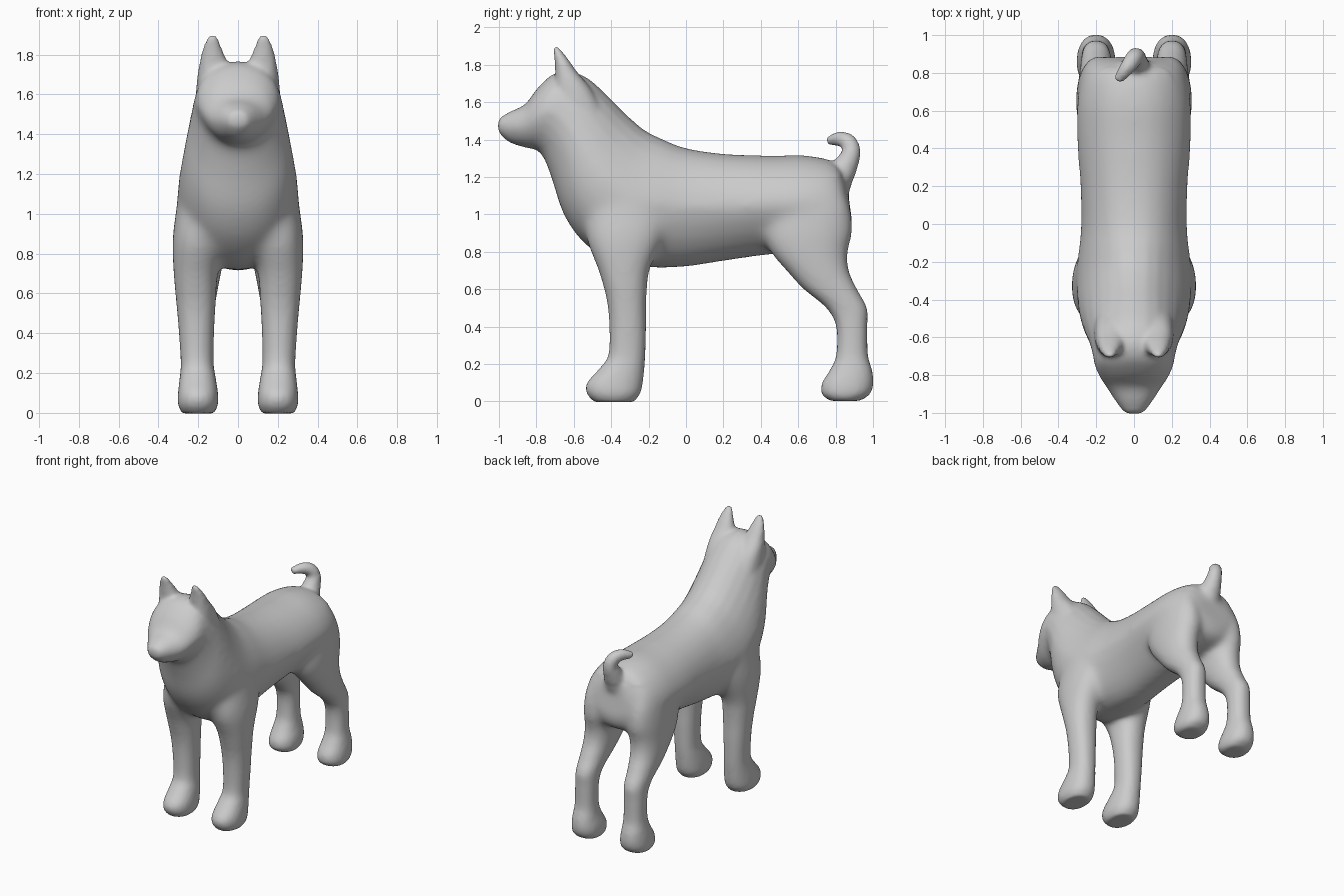
import bpy, bmesh, math
from mathutils import Vector

bm = bmesh.new()
SIDES = 24


def spline(rows, steps=4):
    """Catmull-Rom resampling of rows of numbers."""
    out = []
    for i in range(len(rows) - 1):
        p0, p1 = rows[max(i - 1, 0)], rows[i]
        p2, p3 = rows[i + 1], rows[min(i + 2, len(rows) - 1)]
        for s in range(steps):
            t = s / steps
            out.append([0.5 * (2 * b + (c - a) * t + (2 * a - 5 * b + 4 * c - d) * t * t
                               + (3 * b - a - 3 * c + d) * t ** 3)
                        for a, b, c, d in zip(p0, p1, p2, p3)])
    return out + [list(rows[-1])]


def loft(rings, power):
    """Closed skin over rings of (centre, axis a, axis b, taper at +b, taper at -b)."""
    def se(v):
        return math.copysign(abs(v) ** power, v)
    loops = []
    for c, a, b, up, down in rings:
        loop = []
        for k in range(SIDES):
            u = se(math.cos(2 * math.pi * k / SIDES))
            v = se(math.sin(2 * math.pi * k / SIDES))
            w = 1 - up * max(v, 0) - down * max(-v, 0)
            loop.append(bm.verts.new(c + a * u * w + b * v))
        loops.append(loop)
    faces = [bm.faces.new(loops[0]), bm.faces.new(loops[-1][::-1])]
    for l, m in zip(loops, loops[1:]):
        for k in range(SIDES):
            n = (k + 1) % SIDES
            faces.append(bm.faces.new((l[k], m[k], m[n], l[n])))
    bmesh.ops.recalc_face_normals(bm, faces=faces)


def limb_pair(rows, power=0.9):
    """Mirrored limbs from rows of z, y front, y back, x inner, x outer."""
    for s in (-1, 1):
        loft([(Vector((s * (xi + xo) / 2, (yf + yb) / 2, z)),
               Vector(((xo - xi) / 2, 0, 0)), Vector((0, (yb - yf) / 2, 0)), 0, 0)
              for z, yf, yb, xi, xo in spline(rows)], power)


# torso, neck and head: top y, top z, bottom y, bottom z, half width, tapers
trunk = [
    (0.86, 1.16, 0.89, 0.95, 0.14, 0, 0), (0.80, 1.275, 0.85, 0.85, 0.25, .1, .1),
    (0.65, 1.315, 0.68, 0.80, 0.302, .12, .15), (0.45, 1.315, 0.45, 0.785, 0.307, .12, .25),
    (0.20, 1.325, 0.20, 0.75, 0.288, .1, .25), (0.00, 1.355, 0.00, 0.72, 0.283, .12, .2),
    (-0.12, 1.40, -0.18, 0.715, 0.297, .2, .1), (-0.22, 1.45, -0.38, 0.735, 0.307, .25, 0),
    (-0.32, 1.535, -0.55, 0.85, 0.298, .25, 0), (-0.42, 1.635, -0.655, 1.00, 0.272, .15, 0),
    (-0.52, 1.725, -0.715, 1.18, 0.24, .05, .1), (-0.62, 1.765, -0.76, 1.30, 0.22, 0, .2),
    (-0.71, 1.75, -0.80, 1.345, 0.207, 0, .2), (-0.79, 1.68, -0.84, 1.352, 0.18, 0, .2),
    (-0.86, 1.59, -0.89, 1.365, 0.14, 0, .2), (-0.94, 1.55, -0.945, 1.385, 0.095, 0, .2),
    (-0.99, 1.52, -0.99, 1.425, 0.058, 0, 0), (-1.005, 1.50, -1.005, 1.45, 0.033, 0, 0)]
loft([(Vector((0, (ty + by) / 2, (tz + bz) / 2)), Vector((w, 0, 0)),
       Vector((0, (ty - by) / 2, (tz - bz) / 2)), up, down)
      for ty, tz, by, bz, w, up, down in spline(trunk)], 0.92)

# front legs, shoulders and paws
limb_pair([
    (1.28, -0.44, -0.22, 0.08, 0.21), (1.12, -0.49, -0.12, 0.06, 0.29),
    (0.96, -0.535, -0.09, 0.05, 0.32), (0.84, -0.525, -0.13, 0.06, 0.331),
    (0.70, -0.468, -0.195, 0.10, 0.324), (0.55, -0.425, -0.212, 0.112, 0.31),
    (0.40, -0.41, -0.213, 0.12, 0.297), (0.25, -0.415, -0.217, 0.122, 0.288),
    (0.18, -0.46, -0.222, 0.112, 0.293), (0.10, -0.53, -0.23, 0.10, 0.302),
    (0.04, -0.53, -0.245, 0.10, 0.302), (-0.003, -0.49, -0.28, 0.12, 0.28)])

# hind legs, thighs and paws
limb_pair([
    (1.22, 0.56, 0.78, 0.08, 0.22), (1.08, 0.47, 0.865, 0.07, 0.285),
    (0.92, 0.41, 0.892, 0.05, 0.306),
    (0.80, 0.45, 0.867, 0.065, 0.306), (0.70, 0.535, 0.872, 0.085, 0.30),
    (0.60, 0.63, 0.915, 0.105, 0.29), (0.50, 0.75, 0.968, 0.12, 0.28),
    (0.40, 0.803, 0.97, 0.125, 0.278), (0.25, 0.803, 0.973, 0.125, 0.28),
    (0.17, 0.77, 0.995, 0.115, 0.292), (0.10, 0.727, 1.003, 0.10, 0.302),
    (0.04, 0.725, 0.985, 0.10, 0.302), (0.003, 0.77, 0.93, 0.12, 0.28)])

# pointed ears
limb_pair([
    (1.50, -0.69, -0.42, 0.04, 0.215), (1.66, -0.70, -0.50, 0.04, 0.208),
    (1.76, -0.70, -0.58, 0.055, 0.193), (1.83, -0.703, -0.63, 0.08, 0.178),
    (1.875, -0.71, -0.665, 0.097, 0.16), (1.902, -0.715, -0.685, 0.11, 0.145)])

# curled tail: x, y, z, radius
tail = spline([
    (0.01, 0.80, 1.17, 0.09), (0.01, 0.853, 1.26, 0.066), (0.01, 0.885, 1.335, 0.05),
    (-0.01, 0.865, 1.388, 0.046), (-0.045, 0.815, 1.404, 0.039), (-0.09, 0.76, 1.388, 0.026)])
rings = []
for i, (x, y, z, r) in enumerate(tail):
    p, q = tail[max(i - 1, 0)], tail[min(i + 1, len(tail) - 1)]
    d = (Vector(q[:3]) - Vector(p[:3])).normalized()
    a = (Vector((1, 0, 0)) - d * d.x).normalized()
    rings.append((Vector((x, y, z)), a * r, d.cross(a) * r, 0, 0))
loft(rings, 1.0)

# fuse everything into one smooth skin
mesh = bpy.data.meshes.new("dog_parts")
bm.to_mesh(mesh)
bm.free()
dog = bpy.data.objects.new("dog_body", mesh)
bpy.context.collection.objects.link(dog)
fuse = dog.modifiers.new("fuse", 'REMESH')
fuse.mode = 'VOXEL'
fuse.voxel_size = 0.014
fuse.use_smooth_shade = True
skin = bpy.data.meshes.new_from_object(dog.evaluated_get(bpy.context.evaluated_depsgraph_get()))
dog.modifiers.clear()
dog.data = skin
bpy.data.meshes.remove(mesh)

# soften lightly all over, strongly where limbs meet the torso
soften = dog.modifiers.new("soften", 'SMOOTH')
soften.factor = 0.5
soften.iterations = 8
joints = dog.vertex_groups.new(name="joints")
for v in skin.vertices:
    low = (v.co.z - 0.62) / 0.16
    high = (1.40 - v.co.z) / 0.15
    tail_gap = (0.95 - v.co.y) / 0.1 if v.co.z < 1.2 else (0.8 - v.co.y) / 0.1
    joints.add([v.index], max(0, min(1, low, high, tail_gap)), 'REPLACE')
blend = dog.modifiers.new("blend_joints", 'SMOOTH')
blend.factor = 0.5
blend.iterations = 45
blend.vertex_group = "joints"
